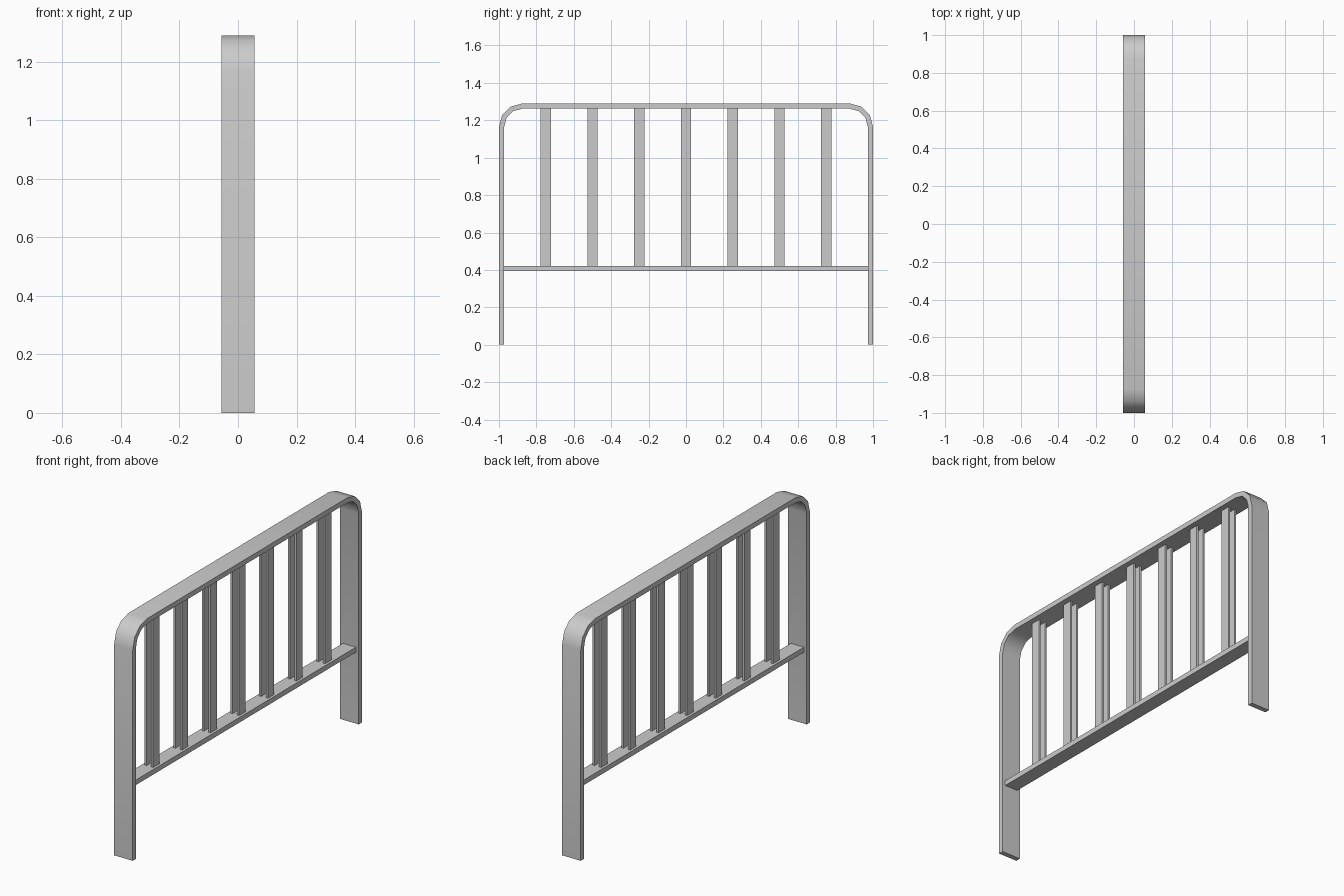
import bpy, bmesh, math

cube = bpy.data.objects.get("Cube")
if cube:
    bpy.data.objects.remove(cube, do_unlink=True)

HALF, HEIGHT, DEPTH, THICK, RADIUS = 1.0, 1.29, 0.114, 0.028, 0.125
RAIL_Z = 0.408

steel = bpy.data.materials.new("grey_steel")
steel.use_nodes = True
steel.diffuse_color = (0.6, 0.6, 0.6, 1)
steel.node_tree.nodes["Principled BSDF"].inputs["Base Color"].default_value = steel.diffuse_color


def add_object(name, bm):
    bmesh.ops.recalc_face_normals(bm, faces=bm.faces)
    mesh = bpy.data.meshes.new(name)
    bm.to_mesh(mesh)
    bm.free()
    mesh.materials.append(steel)
    obj = bpy.data.objects.new(name, mesh)
    bpy.context.collection.objects.link(obj)
    return obj


def box(name, centre, size):
    bm = bmesh.new()
    bmesh.ops.create_cube(bm, size=1)
    bmesh.ops.scale(bm, vec=size, verts=bm.verts)
    bmesh.ops.translate(bm, vec=centre, verts=bm.verts)
    return add_object(name, bm)


def arch_line(inset, steps=3):
    """Outline in (y, z) from one foot over the rounded corners to the other."""
    cy, cz = HALF - RADIUS, HEIGHT - RADIUS
    r = RADIUS - inset
    corner = [(cy + r * math.cos(a), cz + r * math.sin(a))
              for a in (math.pi / 2 * i / steps for i in range(steps + 1))]
    half = [(HALF - inset, 0)] + corner
    return half + [(-y, z) for y, z in reversed(half)]


# Bent flat bar forming both legs and the top
bm = bmesh.new()
rings = []
for (yo, zo), (yi, zi) in zip(arch_line(0), arch_line(THICK)):
    rings.append([bm.verts.new(p) for p in (
        (-DEPTH / 2, yo, zo), (DEPTH / 2, yo, zo),
        (DEPTH / 2, yi, zi), (-DEPTH / 2, yi, zi))])
for a, b in zip(rings, rings[1:]):
    for i in range(4):
        j = (i + 1) % 4
        bm.faces.new((a[i], a[j], b[j], b[i]))
bm.faces.new(rings[0])
bm.faces.new(rings[-1])
frame = add_object("bent_frame", bm)
bpy.context.view_layer.objects.active = frame
frame.select_set(True)
bpy.ops.object.shade_smooth_by_angle(angle=math.radians(40))

# Lower crossbar between the legs
box("lower_rail", (0, 0, RAIL_Z), (0.08, 2 * (HALF - THICK), THICK))

# Seven uprights, each a pair of thin flat bars
bottom, top = RAIL_Z + THICK / 2, HEIGHT - THICK
for n in range(-3, 4):
    for side, x in (("right", -0.02), ("left", 0.02)):
        box(f"upright_{n + 4}_{side}", (x, n * 0.25, (bottom + top) / 2),
            (0.012, 0.055, top - bottom))
